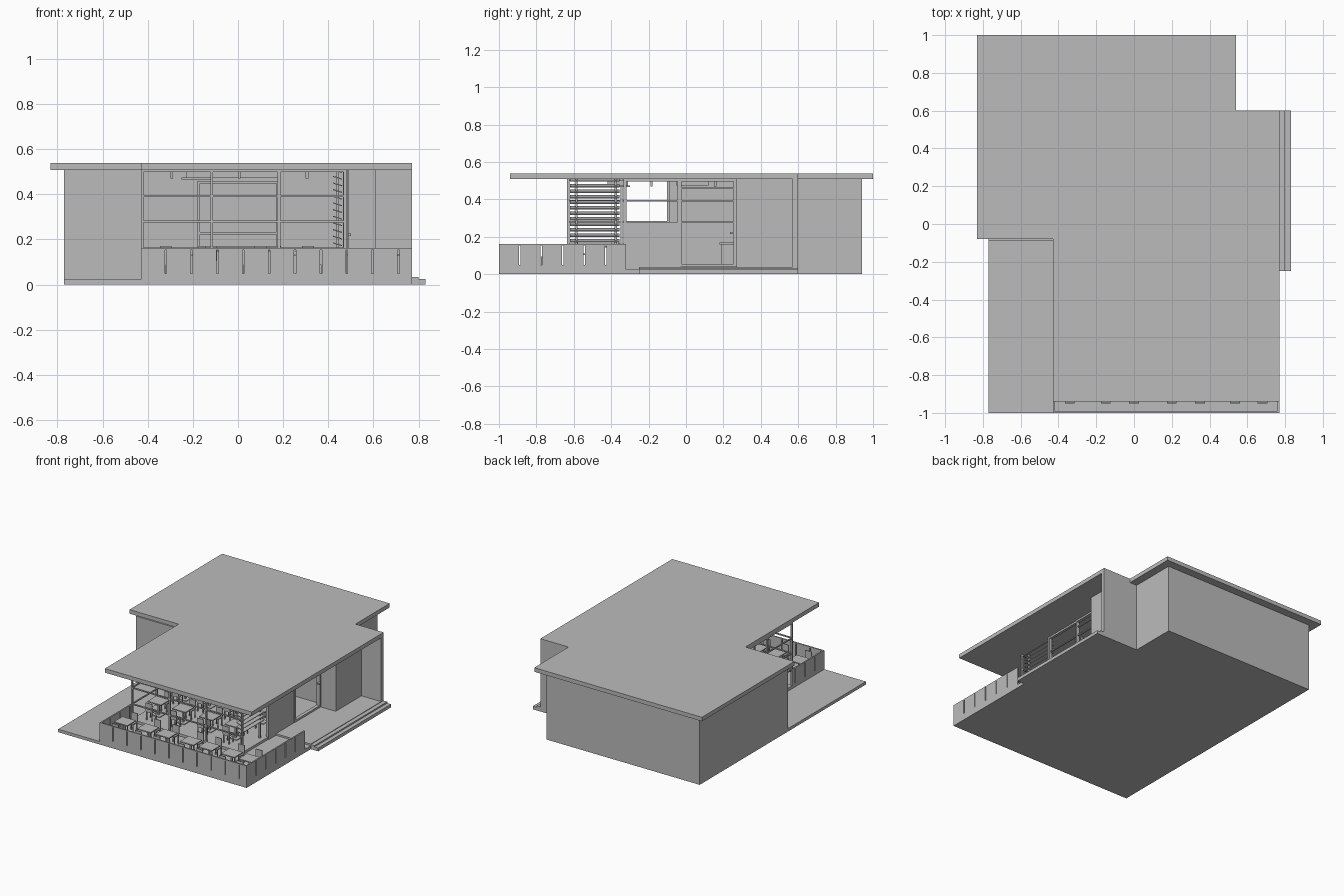
import bpy, bmesh, math
from mathutils import Matrix, Vector

if "Cube" in bpy.data.objects:
    bpy.data.objects.remove(bpy.data.objects["Cube"])

grey = bpy.data.materials.new("plain grey")
grey.diffuse_color = (0.5, 0.5, 0.5, 1)
grey.use_nodes = True
grey.node_tree.nodes["Principled BSDF"].inputs["Base Color"].default_value = grey.diffuse_color


def finish(name, bm):
    me = bpy.data.meshes.new(name)
    bmesh.ops.recalc_face_normals(bm, faces=bm.faces)
    bm.to_mesh(me)
    bm.free()
    me.materials.append(grey)
    ob = bpy.data.objects.new(name, me)
    bpy.context.collection.objects.link(ob)
    return ob


def add_box(bm, x0, x1, y0, y1, z0, z1, tilt=0):
    c = Vector(((x0 + x1) / 2, (y0 + y1) / 2, (z0 + z1) / 2))
    m = (Matrix.Translation(c) @ Matrix.Rotation(tilt, 4, 'Y')
         @ Matrix.Diagonal((x1 - x0, y1 - y0, z1 - z0, 1)))
    bmesh.ops.create_cube(bm, size=1, matrix=m)


def boxes(name, *items):
    bm = bmesh.new()
    for it in items:
        add_box(bm, *it)
    return finish(name, bm)


def slab(name, pts, z0, z1):
    bm = bmesh.new()
    f = bm.faces.new([bm.verts.new((x, y, z0)) for x, y in pts])
    ext = bmesh.ops.extrude_face_region(bm, geom=[f])
    vs = [v for v in ext["geom"] if isinstance(v, bmesh.types.BMVert)]
    bmesh.ops.translate(bm, verts=vs, vec=(0, 0, z1 - z0))
    return finish(name, bm)


# roof plate with stepped outline
slab("roof", [(-.83, 1), (-.83, -.08), (-.43, -.08), (-.43, -.94),
              (.77, -.94), (.77, .6), (.54, .6), (.54, 1)], .508, .538)

# ground level: terrace, side pavement, raised floor, entrance steps
boxes("terrace_base", (-.43, .77, -1, .6, 0, .026))
boxes("side_pavement", (-.77, -.43, -1, -.09, 0, .022))
boxes("inner_floor", (-.43, .48, -.63, .3, .02, .044))
boxes("entrance_landing", (.48, .77, -.25, .6, .02, .038))
boxes("entrance_steps", (.76, .8, -.25, .6, 0, .034), (.79, .83, -.25, .6, 0, .024))

# closed rear volumes
slab("rear_block", [(-.77, .94), (-.77, -.09), (-.43, -.09), (-.43, .3),
                    (.48, .3), (.48, .94)], 0, .51)
boxes("entrance_block", (.47, .61, .27, .6, .02, .51))
boxes("entrance_end_wall", (.6, .77, .57, .6, 0, .51))

# right wall below and beside the side window
boxes("side_wall", (.465, .485, -.325, -.03, .02, .28),
      (.465, .485, -.335, -.318, .02, .51), (.465, .485, -.045, -.03, .02, .51))
boxes("side_window_bars", (.47, .48, -.32, -.04, .389, .396),
      (.465, .485, -.32, -.04, .495, .51))

# glazed entrance door: frame, cross bars, handle
boxes("door_frame", (.465, .49, -.04, -.025, .04, .51), (.465, .49, .255, .27, .04, .51),
      (.465, .49, -.03, .26, .495, .51), (.465, .49, -.03, .26, .04, .054))
boxes("door_bars", *[(.47, .483, -.03, .26, z, z + .008) for z in (.275, .388, .455)])
boxes("door_handle", (.483, .5, .235, .255, .215, .227))

# front and left glazing frames
boxes("front_posts", *[(x - .006, x + .006, -.636, -.624, .03, .51)
                       for x in (-.424, -.116, .182, .474)])
boxes("front_bars", *[(-.43, .48, -.635, -.625, z - .004, z + .004)
                      for z in (.16, .28, .393, .503)])
boxes("left_posts", *[(-.43, -.418, y - .006, y + .006, .03, .51) for y in (-.345, -.095)])
boxes("left_bars", *[(-.429, -.421, -.63, -.09, z - .004, z + .004)
                     for z in (.16, .28, .393, .503)])

# tilted sun louvres on the right side
boxes("louvres", *[(.42, .462, -.62, -.355, .176 + i * .0295, .181 + i * .0295, .3)
                   for i in range(12)])
boxes("louvre_posts", *[(.435, .447, y - .006, y + .006, .03, .51) for y in (-.585, -.375)])


# terrace railing: solid panels split by narrow slots, closed top and bottom
def railing(name, a, b, fixed, along_x, slots):
    edges = [a] + [s for c in slots for s in (c - .004, c + .004)] + [b]
    spans = [(edges[i], edges[i + 1], .05, .154) for i in range(0, len(edges), 2)]
    spans += [(a, b, .02, .05), (a, b, .154, .162)]
    lo, hi = fixed
    boxes(name, *[(p, q, lo, hi, z0, z1) if along_x else (lo, hi, p, q, z0, z1)
                  for p, q, z0, z1 in spans])


side_slots = [-.89 + i * .115 for i in range(5)]
railing("front_railing", -.43, .77, (-1, -.99), True, [-.32 + i * .1145 for i in range(10)])
railing("right_railing", -1, -.32, (.76, .77), False, side_slots)
railing("left_railing", -1, -.63, (-.43, -.42), False, side_slots[:3])

# serving hatch frame and counter on the inner back wall
boxes("hatch_frame", (-.18, -.168, .285, .3, .04, .46), (.17, .182, .285, .3, .04, .46),
      (-.18, .18, .285, .3, .448, .46), (-.18, .18, .285, .3, .222, .234))
boxes("counter", (-.17, .18, .19, .26, .04, .16), (-.18, .19, .18, .27, .16, .17))

# hanging ceiling panel and air unit
boxes("ceiling_panel", (-.12, .18, -.05, .12, .475, .508))
boxes("air_unit", (-.23, -.12, -.42, -.31, .475, .505), (-.25, -.11, -.43, -.3, .465, .475))
boxes("ceiling_lamps", *[(x, x + .012, y, y + .012, .47, .51)
                         for x in (-.3, .0, .3) for y in (-.19, .15)])


# dining tables and chairs
def chair(bm, x, y, z, d):
    r = .026
    add_box(bm, x - r, x + r, y - r, y + r, z + .06, z + .068)
    by = y + d * r
    add_box(bm, x - r, x + r, by - .003, by + .003, z + .068, z + .128)
    for sx in (-1, 1):
        for sy in (-1, 1):
            cx, cy = x + sx * (r - .004), y + sy * (r - .004)
            add_box(bm, cx - .003, cx + .003, cy - .003, cy + .003, z, z + .06)


def dining_row(name, xs, y, z):
    tables, chairs = bmesh.new(), bmesh.new()
    for x in xs:
        add_box(tables, x - .055, x + .055, y - .05, y + .05, z + .1, z + .108)
        add_box(tables, x - .006, x + .006, y - .006, y + .006, z, z + .1)
        add_box(tables, x - .03, x + .03, y - .03, y + .03, z, z + .005)
        chair(chairs, x, y - .085, z, -1)
        chair(chairs, x, y + .085, z, 1)
    finish(name + "_tables", tables)
    finish(name + "_chairs", chairs)


dining_row("terrace", [-.34, -.15, 0, .2, .35, .535, .68], -.835, .026)
dining_row("indoor_front", [-.32, -.12, .1, .31], -.47, .044)
dining_row("indoor_rear", [-.32, -.12, .1, .31], -.16, .044)
